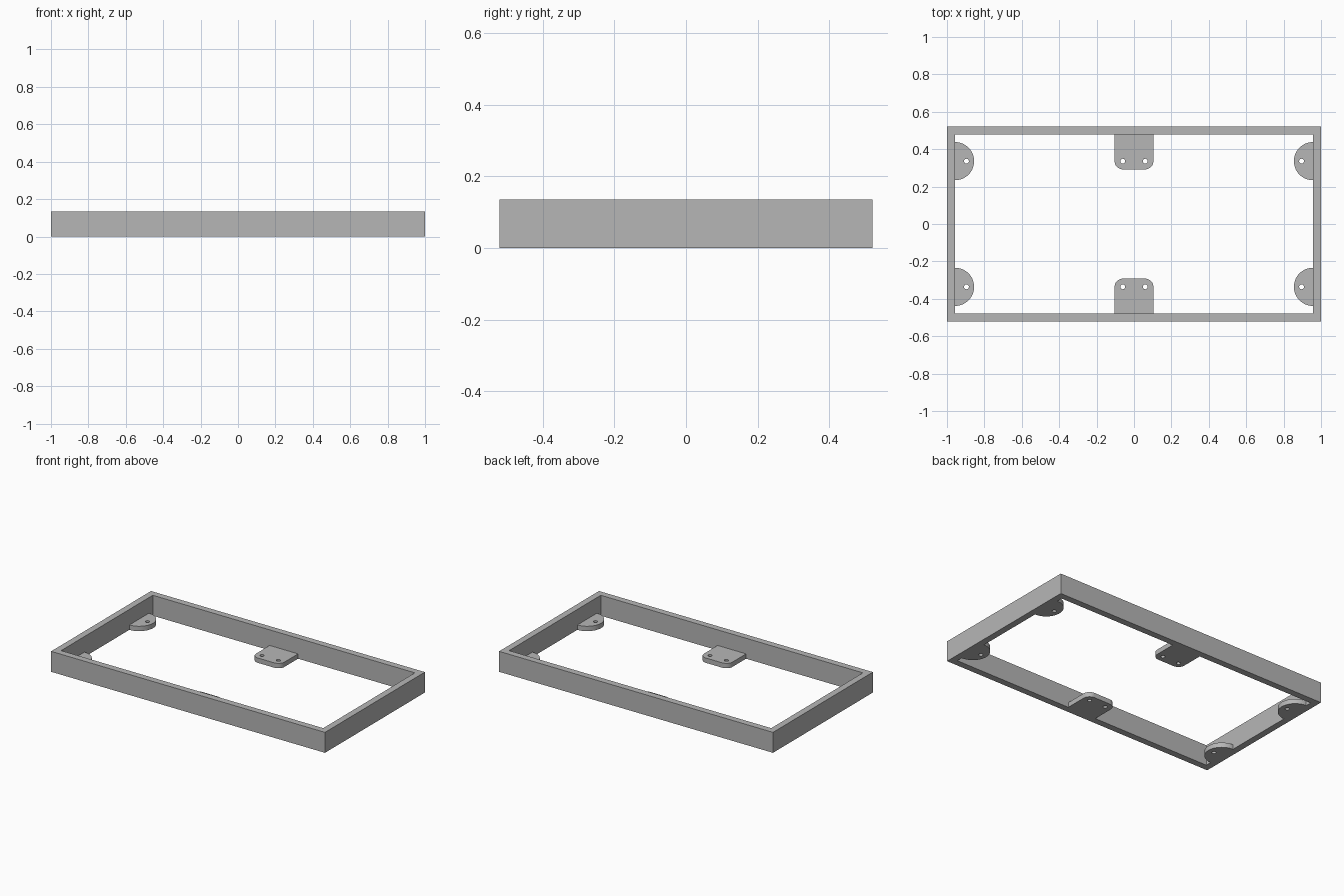
import bpy
import bmesh
from math import cos, sin, pi

cube = bpy.data.objects.get("Cube")
if cube:
    bpy.data.objects.remove(cube, do_unlink=True)

# Main sizes
HALF_X, HALF_Y, HEIGHT = 1.0, 0.521, 0.135
WALL = 0.043
IN_X, IN_Y = HALF_X - WALL, HALF_Y - WALL
TAB = 0.032
HOLE_R = 0.013
HOLE_Y = 0.336

grey = bpy.data.materials.new("plain_grey")
grey.use_nodes = True
colour = (0.47, 0.47, 0.47, 1)
grey.diffuse_color = colour
grey.node_tree.nodes["Principled BSDF"].inputs["Base Color"].default_value = colour


def arc(cx, cy, r, start, end, steps):
    angles = [start + (end - start) * i / steps for i in range(steps + 1)]
    return [(cx + r * cos(a), cy + r * sin(a)) for a in angles]


def circle(cx, cy, r):
    return arc(cx, cy, r, 0, 2 * pi, 24)[:-1]


def rectangle(x, y):
    return [(-x, -y), (x, -y), (x, y), (-x, y)]


def plate(name, loops, height, sx=1, sy=1):
    """Extrude an outline with holes up from the ground."""
    curve = bpy.data.curves.new(name, "CURVE")
    curve.dimensions = "2D"
    curve.fill_mode = "BOTH"
    curve.extrude = height / 2
    for loop in loops:
        spline = curve.splines.new("POLY")
        spline.points.add(len(loop) - 1)
        for point, (x, y) in zip(spline.points, loop):
            point.co = (x * sx, y * sy, 0, 1)
        spline.use_cyclic_u = True
    helper = bpy.data.objects.new(name + "_outline", curve)
    mesh = bpy.data.meshes.new_from_object(helper)
    bpy.data.objects.remove(helper)
    bpy.data.curves.remove(curve)

    bm = bmesh.new()
    bm.from_mesh(mesh)
    bmesh.ops.remove_doubles(bm, verts=bm.verts, dist=0.0001)
    bmesh.ops.translate(bm, verts=bm.verts, vec=(0, 0, height / 2))
    bmesh.ops.recalc_face_normals(bm, faces=bm.faces)
    bm.to_mesh(mesh)
    bm.free()

    mesh.name = name
    mesh.materials.clear()
    mesh.materials.append(grey)
    obj = bpy.data.objects.new(name, mesh)
    bpy.context.collection.objects.link(obj)
    bpy.ops.object.select_all(action="DESELECT")
    obj.select_set(True)
    bpy.context.view_layer.objects.active = obj
    bpy.ops.object.shade_smooth_by_angle()


# Rectangular wall
plate("frame", [rectangle(HALF_X, HALF_Y), rectangle(IN_X, IN_Y)], HEIGHT)

# Half-round tabs on the short sides
round_tab = [arc(IN_X, HOLE_Y, 0.102, pi / 2, 3 * pi / 2, 32),
             circle(IN_X - 0.061, HOLE_Y, HOLE_R)]
for side, sx in (("left", 1), ("right", -1)):
    for end, sy in (("front", -1), ("back", 1)):
        plate(f"{end}_{side}_round_tab", round_tab, TAB, sx, sy)

# Round-cornered tabs with two holes on the long sides
W, EDGE, R = 0.104, 0.292, 0.045
square_tab = [[(W, IN_Y), (-W, IN_Y)]
              + arc(-W + R, EDGE + R, R, pi, 1.5 * pi, 10)
              + arc(W - R, EDGE + R, R, 1.5 * pi, 2 * pi, 10),
              circle(-0.06, HOLE_Y, HOLE_R), circle(0.06, HOLE_Y, HOLE_R)]
for end, sy in (("front", -1), ("back", 1)):
    plate(f"{end}_middle_tab", square_tab, TAB, 1, sy)
